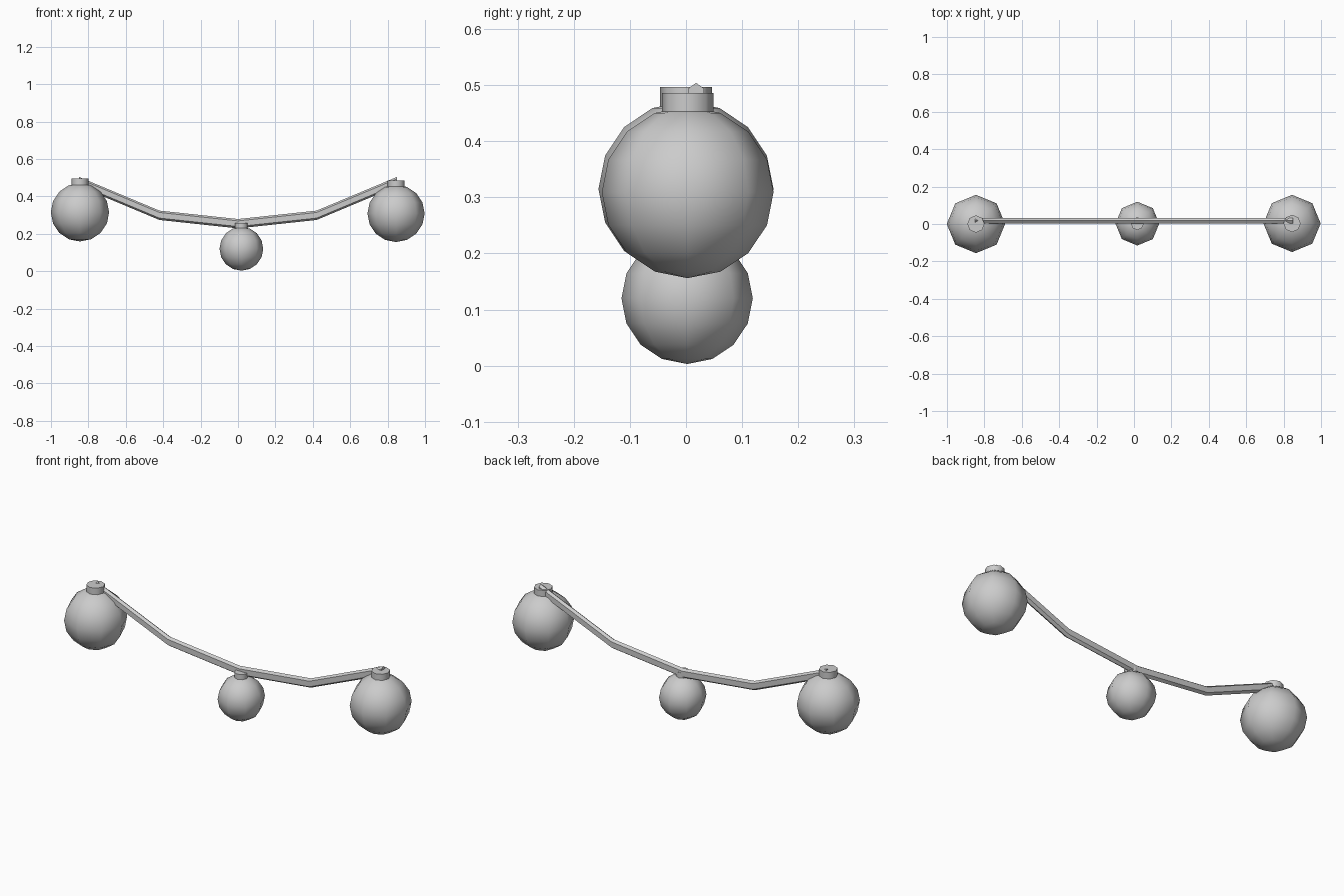
import bpy
import bmesh
import math
from mathutils import Matrix

if "Cube" in bpy.data.objects:
    bpy.data.objects.remove(bpy.data.objects["Cube"], do_unlink=True)

GREY = 0.6
grey = bpy.data.materials.new("plain grey")
grey.use_nodes = True
grey.diffuse_color = (GREY, GREY, GREY, 1)
grey.node_tree.nodes["Principled BSDF"].inputs["Base Color"].default_value = (GREY, GREY, GREY, 1)


def finish(bm, name):
    """Turn a bmesh into a named, smooth-shaded grey object."""
    bmesh.ops.recalc_face_normals(bm, faces=bm.faces[:])
    mesh = bpy.data.meshes.new(name)
    bm.to_mesh(mesh)
    bm.free()
    mesh.materials.append(grey)
    obj = bpy.data.objects.new(name, mesh)
    bpy.context.collection.objects.link(obj)
    bpy.ops.object.select_all(action='DESELECT')
    obj.select_set(True)
    bpy.context.view_layer.objects.active = obj
    bpy.ops.object.shade_smooth_by_angle(angle=math.radians(50))
    return obj


def bauble(side, x, y, z, radius, cap_radius, cap_bottom, cap_top):
    """An eight-sided ball with a short cap on top."""
    bm = bmesh.new()
    bmesh.ops.create_uvsphere(bm, u_segments=8, v_segments=8, radius=radius,
                              matrix=Matrix.Translation((x, y, z)))
    finish(bm, side + "_ball")
    bm = bmesh.new()
    bmesh.ops.create_cone(bm, cap_ends=True, segments=8, radius1=cap_radius,
                          radius2=cap_radius, depth=cap_top - cap_bottom,
                          matrix=Matrix.Translation((x, y, (cap_top + cap_bottom) / 2)))
    finish(bm, side + "_cap")


# Three hanging balls
bauble("right", -0.845, 0.0, 0.315, 0.156, 0.046, 0.455, 0.497)
bauble("middle", 0.018, 0.002, 0.12, 0.117, 0.034, 0.22, 0.258)
bauble("left", 0.845, 0.003, 0.309, 0.153, 0.046, 0.45, 0.486)

# Sagging six-sided cord
path = [(-0.85, 0.479), (-0.42, 0.299), (0, 0.254), (0.42, 0.299), (0.85, 0.479)]
section = [(0, 0.025), (0.014, 0.015), (0.014, -0.015),
           (0, -0.025), (-0.014, -0.015), (-0.014, 0.015)]
bm = bmesh.new()
rings = [[bm.verts.new((x, 0.018 + dy, z + dz)) for dy, dz in section] for x, z in path]
for a, b in zip(rings, rings[1:]):
    for i in range(len(section)):
        j = (i + 1) % len(section)
        bm.faces.new((a[i], a[j], b[j], b[i]))
bm.faces.new(rings[0])
bm.faces.new(rings[-1])
finish(bm, "cord")
